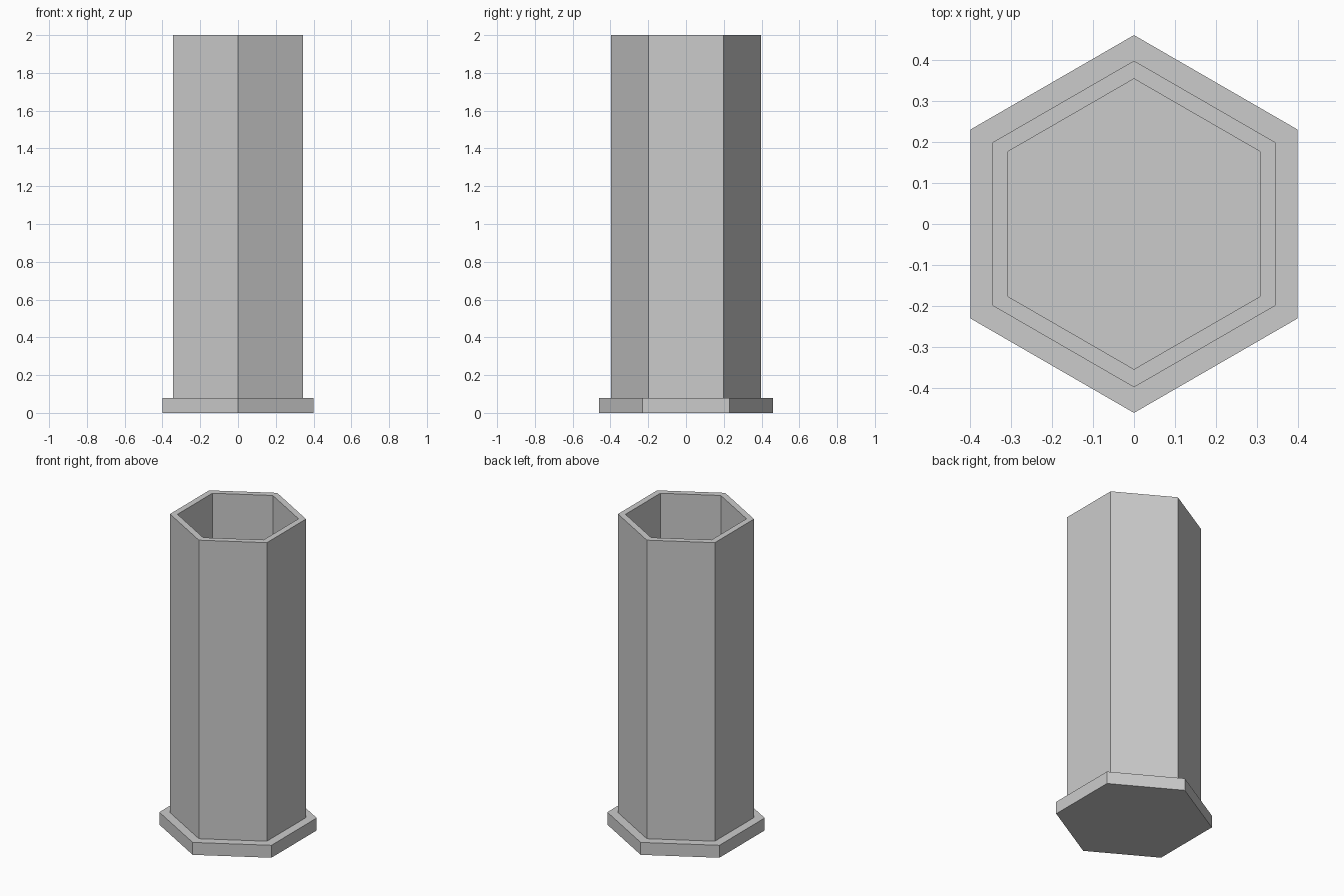
import bpy
from math import cos, sin, pi

cube = bpy.data.objects.get("Cube")
if cube:
    bpy.data.objects.remove(cube, do_unlink=True)

grey = bpy.data.materials.new("light_grey")
grey.use_nodes = True
colour = (0.6, 0.6, 0.6, 1)
grey.diffuse_color = colour
grey.node_tree.nodes["Principled BSDF"].inputs["Base Color"].default_value = colour

SIDES = 6
FLANGE, OUTER, INNER = 0.4605, 0.398, 0.354
BASE_TOP, TOP, FLOOR = 0.08, 2.0, 0.002

# Hexagonal cup: profile runs from the underside, up the outside and down the bore
profile = [(FLANGE, 0), (FLANGE, BASE_TOP), (OUTER, BASE_TOP),
           (OUTER, TOP), (INNER, TOP), (INNER, FLOOR)]
verts = [(r * cos(pi / 2 + 2 * pi * i / SIDES), r * sin(pi / 2 + 2 * pi * i / SIDES), z)
         for r, z in profile for i in range(SIDES)]

# Underside and bore floor
last = (len(profile) - 1) * SIDES
faces = [tuple(reversed(range(SIDES))), tuple(range(last, last + SIDES))]

# Flange, outer walls, rim and inner walls
for ring in range(len(profile) - 1):
    a, b = ring * SIDES, (ring + 1) * SIDES
    for i in range(SIDES):
        j = (i + 1) % SIDES
        faces.append((a + i, a + j, b + j, b + i))

mesh = bpy.data.meshes.new("hexagonal_tube")
mesh.from_pydata(verts, [], faces)
mesh.materials.append(grey)
mesh.update()
tube = bpy.data.objects.new("hexagonal_tube", mesh)
bpy.context.collection.objects.link(tube)
